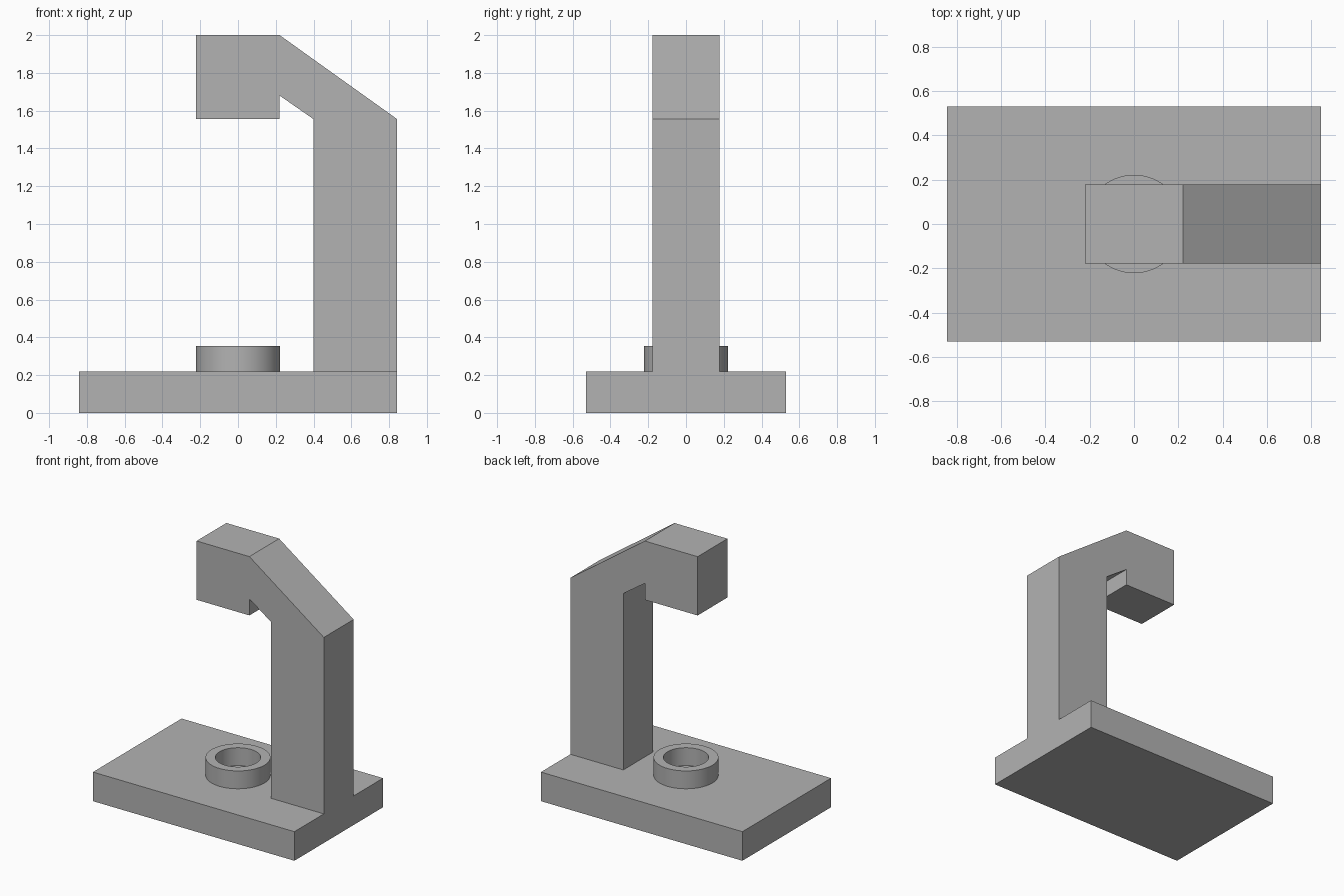
import bpy, bmesh, math
from mathutils import Matrix

cube = bpy.data.objects.get("Cube")
if cube:
    bpy.data.objects.remove(cube, do_unlink=True)

# Single plain grey
grey = bpy.data.materials.new("plain grey")
grey.use_nodes = True
colour = (0.45, 0.45, 0.45, 1)
grey.diffuse_color = colour
grey.node_tree.nodes["Principled BSDF"].inputs["Base Color"].default_value = colour

BASE_X, BASE_Y, BASE_H = 0.843, 0.53, 0.22    # half length, half depth, height
ARM_Y = 0.178                                 # half thickness of the arm
RING_R, BORE_R, RING_TOP = 0.222, 0.155, 0.355


def finish(name, bm):
    bmesh.ops.recalc_face_normals(bm, faces=bm.faces)
    mesh = bpy.data.meshes.new(name)
    bm.to_mesh(mesh)
    bm.free()
    mesh.materials.append(grey)
    obj = bpy.data.objects.new(name, mesh)
    bpy.context.collection.objects.link(obj)
    return obj


def extrude_profile(name, outline, half_y):
    """Extrude an x-z outline evenly about y = 0."""
    bm = bmesh.new()
    face = bm.faces.new([bm.verts.new((x, -half_y, z)) for x, z in outline])
    new = bmesh.ops.extrude_face_region(bm, geom=[face])["geom"]
    verts = [g for g in new if isinstance(g, bmesh.types.BMVert)]
    bmesh.ops.translate(bm, verts=verts, vec=(0, 2 * half_y, 0))
    return finish(name, bm)


# Flat base plate
extrude_profile("base_plate", [(-BASE_X, 0), (BASE_X, 0),
                               (BASE_X, BASE_H), (-BASE_X, BASE_H)], BASE_Y)

# Column, sloping neck and overhanging head in one outline
extrude_profile("overhanging_arm", [
    (0.4, BASE_H), (BASE_X, BASE_H), (BASE_X, 1.555), (0.22, 2.0),
    (-0.222, 2.0), (-0.222, 1.555), (0.22, 1.555), (0.22, 1.68), (0.4, 1.555),
], ARM_Y)

# Open ring on the plate, turned from a rectangular section
bm = bmesh.new()
section = [bm.verts.new((r, 0, z)) for r, z in (
    (BORE_R, BASE_H), (RING_R, BASE_H), (RING_R, RING_TOP), (BORE_R, RING_TOP))]
edges = [bm.edges.new((section[i], section[(i + 1) % 4])) for i in range(4)]
bmesh.ops.spin(bm, geom=section + edges, cent=(0, 0, 0), axis=(0, 0, 1),
               angle=math.tau, steps=64, use_merge=True)
bmesh.ops.remove_doubles(bm, verts=bm.verts, dist=0.0001)
ring = finish("locating_ring", bm)
bpy.ops.object.select_all(action="DESELECT")
ring.select_set(True)
bpy.context.view_layer.objects.active = ring
bpy.ops.object.shade_smooth_by_angle(angle=math.radians(30))
